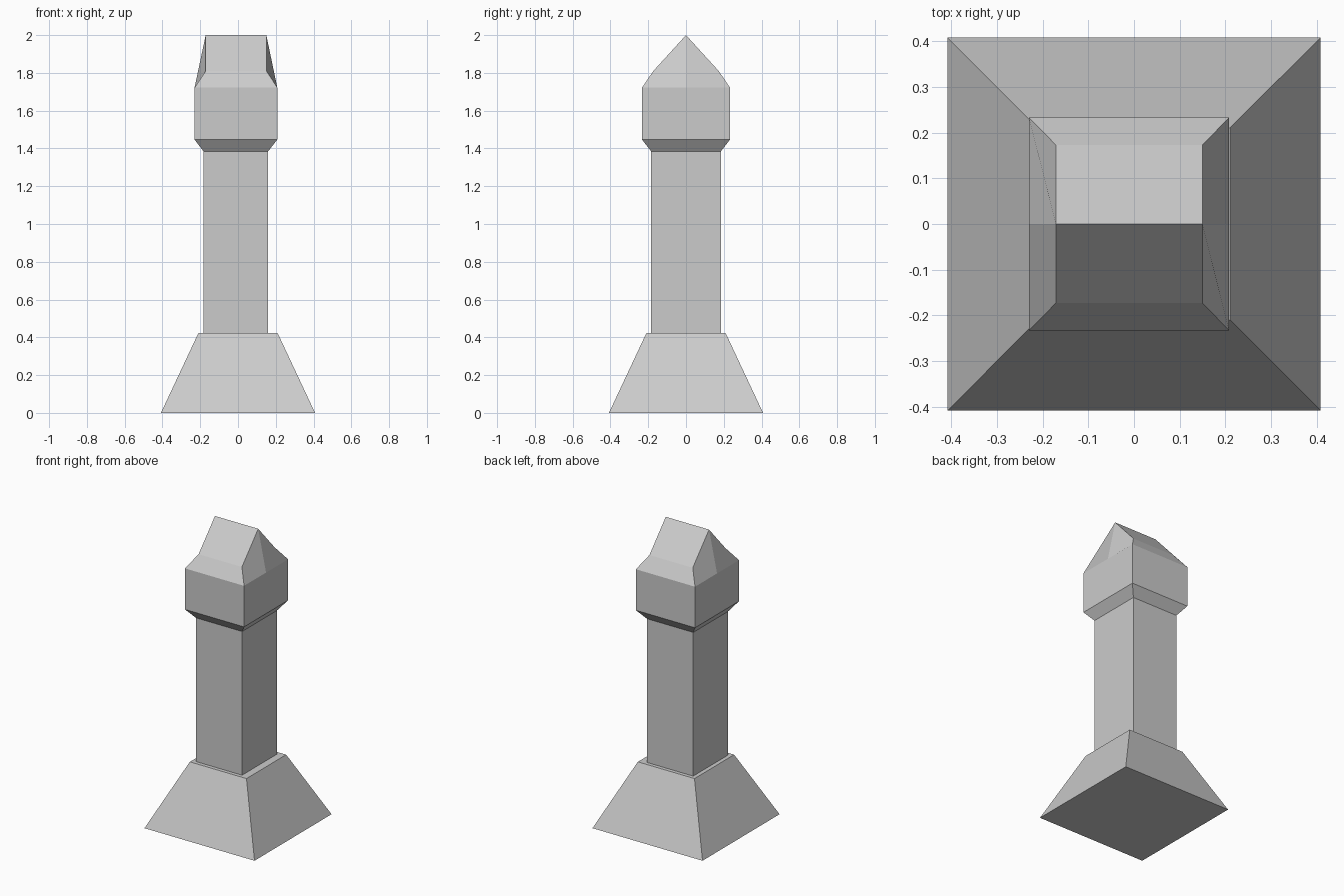
import bpy
import bmesh

cube = bpy.data.objects.get("Cube")
if cube:
    bpy.data.objects.remove(cube, do_unlink=True)

stone = bpy.data.materials.new("pale grey stone")
stone.use_nodes = True
GREY = (0.6, 0.6, 0.6, 1.0)
stone.diffuse_color = GREY
stone.node_tree.nodes["Principled BSDF"].inputs["Base Color"].default_value = GREY


def finish(bm, name):
    bmesh.ops.recalc_face_normals(bm, faces=bm.faces)
    mesh = bpy.data.meshes.new(name)
    bm.to_mesh(mesh)
    bm.free()
    mesh.materials.append(stone)
    obj = bpy.data.objects.new(name, mesh)
    bpy.context.collection.objects.link(obj)
    return obj


def ring(bm, x0, x1, y, z):
    """Rectangular section, counter-clockwise from the front -x corner."""
    return [bm.verts.new(p) for p in ((x0, -y, z), (x1, -y, z), (x1, y, z), (x0, y, z))]


def loft(bm, sections):
    rings = [ring(bm, *s) for s in sections]
    for low, high in zip(rings, rings[1:]):
        for i in range(4):
            j = (i + 1) % 4
            bm.faces.new((low[i], low[j], high[j], high[i]))
    return rings


# Flared foot
bm = bmesh.new()
rings = loft(bm, [(-0.408, 0.408, 0.408, 0), (-0.21, 0.21, 0.21, 0.422)])
bm.faces.new(rings[0][::-1])
bm.faces.new(rings[-1])
finish(bm, "flared_base")

# Square shaft, set slightly off centre
bm = bmesh.new()
rings = loft(bm, [(-0.183, 0.16, 0.185, 0.42), (-0.183, 0.16, 0.185, 1.385)])
bm.faces.new(rings[0][::-1])
bm.faces.new(rings[-1])
finish(bm, "shaft")

# Head: corbel, upright walls and gabled roof
bm = bmesh.new()
X0, X1 = -0.23, 0.208
R0, R1 = -0.171, 0.15
rings = loft(bm, [(-0.183, 0.16, 0.185, 1.385),
                  (X0, X1, 0.233, 1.447),
                  (X0, X1, 0.233, 1.722)])
bm.faces.new(rings[0][::-1])
eave = rings[-1]
shoulder = ring(bm, R0, R1, 0.173, 1.81)
ridge = [bm.verts.new((x, 0, 2.0)) for x in (R0, R1)]

# Roof slopes, front and back
for a, b, r in ((0, 1, ridge), (2, 3, ridge[::-1])):
    bm.faces.new((eave[a], eave[b], shoulder[b], shoulder[a]))
    bm.faces.new((shoulder[a], shoulder[b], r[1], r[0]))

# Gable ends, each folded along its middle
for first, last, peak, x in ((1, 2, ridge[1], X1), (3, 0, ridge[0], X0)):
    mid = bm.verts.new((x, 0, 1.722))
    bm.faces.new((eave[first], mid, peak, shoulder[first]))
    bm.faces.new((mid, eave[last], shoulder[last], peak))
finish(bm, "head_with_gabled_roof")
